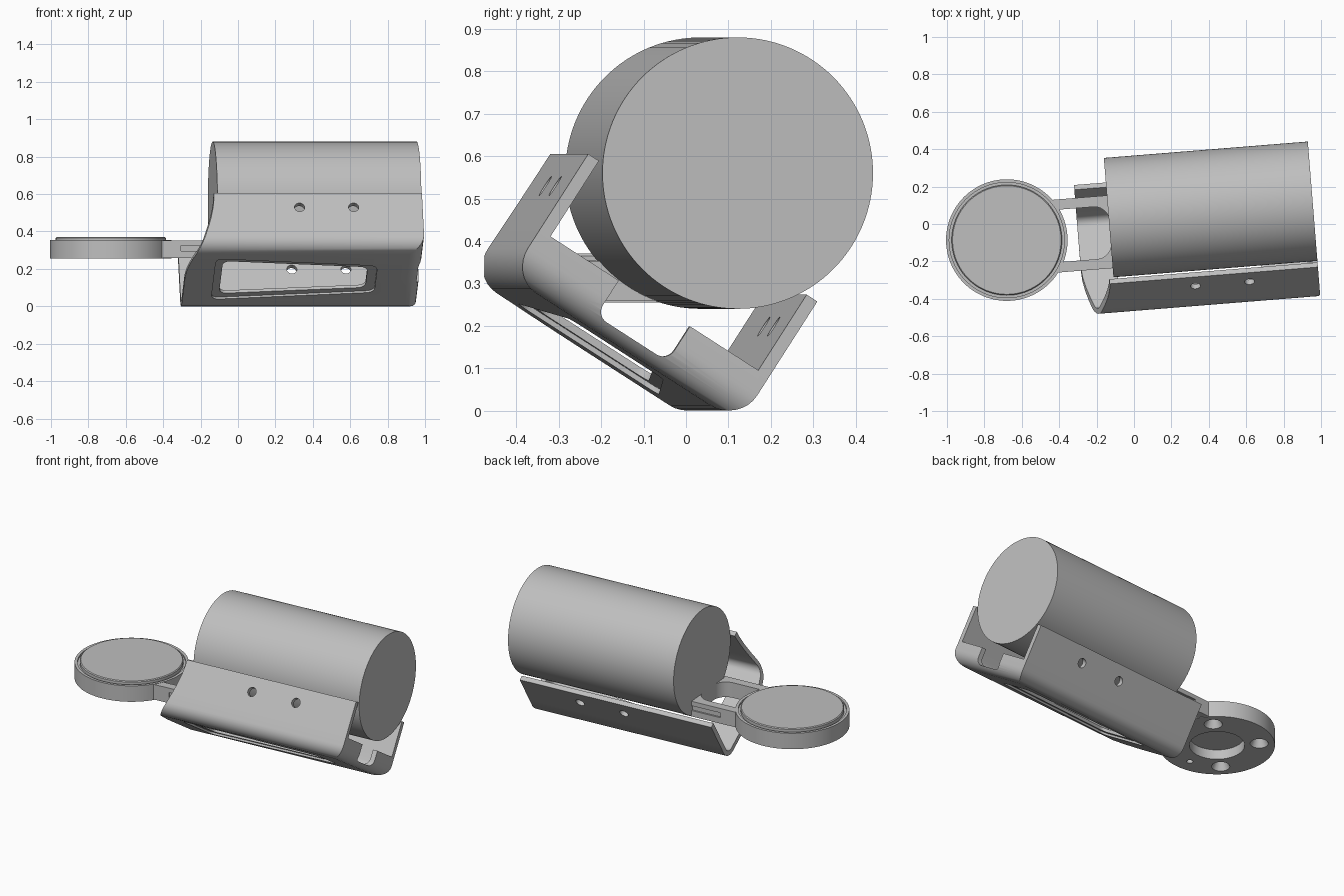
import bpy, bmesh, math
from mathutils import Matrix, Vector

if "Cube" in bpy.data.objects:
    bpy.data.objects.remove(bpy.data.objects["Cube"])

grey = bpy.data.materials.new("plain grey")
grey.use_nodes = True
COLOR = (0.52, 0.52, 0.52, 1)
grey.diffuse_color = COLOR
grey.node_tree.nodes["Principled BSDF"].inputs["Base Color"].default_value = COLOR

YAW = Matrix.Rotation(math.radians(4.6), 4, 'Z')
# Roller frame: origin at the roller's left end, x along its axis
ROLLER = Matrix.Translation((0.955, 0.122, 0.56)) @ YAW
CRADLE = ROLLER @ Matrix.Rotation(math.radians(-32.7), 4, 'X')
PAD = Matrix.Translation((-0.68, -0.086, 0)) @ YAW


def make(name, bm, matrix=None):
    bmesh.ops.recalc_face_normals(bm, faces=bm.faces)
    me = bpy.data.meshes.new(name)
    bm.to_mesh(me)
    bm.free()
    me.materials.append(grey)
    ob = bpy.data.objects.new(name, me)
    bpy.context.collection.objects.link(ob)
    if matrix:
        ob.matrix_world = matrix
    return ob


def box(lo, hi, bevel=0, pick=None):
    """Box between two corners; edges whose midpoint passes pick get rounded."""
    bm = bmesh.new()
    bmesh.ops.create_cube(bm, size=1)
    for v in bm.verts:
        v.co = [l + (c + 0.5) * (h - l) for l, h, c in zip(lo, hi, v.co)]
    if bevel:
        edges = [e for e in bm.edges if pick((e.verts[0].co + e.verts[1].co) / 2)]
        bmesh.ops.bevel(bm, geom=edges, offset=bevel, segments=8,
                        profile=0.5, affect='EDGES')
    return bm


def prism(points, z0, z1, bevel=0):
    """Upright prism over an outline, with optional rounded corners."""
    bm = bmesh.new()
    low = [bm.verts.new((x, y, z0)) for x, y in points]
    face = bm.faces.new(low)
    top = bmesh.ops.extrude_face_region(bm, geom=[face])["geom"]
    for v in top:
        if isinstance(v, bmesh.types.BMVert):
            v.co.z = z1
    if bevel:
        edges = [e for e in bm.edges if abs(e.verts[0].co.z - e.verts[1].co.z) > 1e-4]
        bmesh.ops.bevel(bm, geom=edges, offset=bevel, segments=6,
                        profile=0.5, affect='EDGES')
    return bm


def cone(r1, r2, depth, matrix, sides=32):
    bm = bmesh.new()
    bmesh.ops.create_cone(bm, cap_ends=True, segments=sides, radius1=r1,
                          radius2=r2, depth=depth, matrix=matrix)
    return bm


def carve(ob, *cutters):
    for bm in cutters:
        cutter = make("cutter", bm, ob.matrix_world.copy())
        cutter.hide_render = True
        mod = ob.modifiers.new("cut", 'BOOLEAN')
        mod.operation, mod.solver, mod.object = 'DIFFERENCE', 'EXACT', cutter
        bpy.context.view_layer.update()
        dg = bpy.context.evaluated_depsgraph_get()
        mesh = bpy.data.meshes.new_from_object(ob.evaluated_get(dg))
        ob.modifiers.clear()
        ob.data = mesh
        bpy.data.objects.remove(cutter)


def smooth(ob):
    bpy.ops.object.select_all(action='DESELECT')
    ob.select_set(True)
    bpy.context.view_layer.objects.active = ob
    bpy.ops.object.shade_smooth_by_angle(angle=math.radians(30))


# Roller
LENGTH = 1.094
turn = Matrix.Translation((-LENGTH / 2, 0, 0)) @ Matrix.Rotation(math.pi / 2, 4, 'Y')
smooth(make("roller", cone(0.32, 0.32, LENGTH, turn, 128), ROLLER))

# Cradle: rounded trough, open on top and at its far end
HALF, WALL, FLOOR, TIP, FAR = 0.322, 0.03, -0.493, -0.153, -1.265
cradle = make("cradle", box((FAR, -HALF, FLOOR), (0, HALF, TIP), 0.076,
              lambda m: m.z < FLOOR + 0.01 and m.x > FAR + 0.01), CRADLE)
inner, bed = HALF - WALL, FLOOR + WALL
carve(cradle,
      box((-1.5, -inner, bed), (-WALL, inner, 0.2), 0.046,
          lambda m: m.z < bed + 0.01 and m.x > -1.4),
      box((-0.12, -inner, -0.365), (0.2, inner, 0.2)),
      box((-0.12, -0.1, bed), (0.2, 0.1, 0.2), 0.03,
          lambda m: m.z < bed + 0.01 and abs(m.y) > 0.09))

# Sweep the far edge of the front wall back in an S curve
bm = bmesh.new()
bm.from_mesh(cradle.data)
for axis, stops in ((1, (-0.2, -0.14, -0.07, 0)), (2, (-0.2, -0.25, -0.3, -0.35))):
    for s in stops:
        normal = Vector((0, 0, 0))
        normal[axis] = 1
        bmesh.ops.bisect_plane(bm, geom=bm.verts[:] + bm.edges[:] + bm.faces[:],
                               plane_co=normal * s, plane_no=normal)
for v in bm.verts:
    if v.co.x < FAR + 0.001:
        f = min(1, max(0, (TIP - v.co.z + v.co.y + HALF) / 0.65))
        if v.co.y < 0.1:
            v.co.x += 0.149 * (1 - f * f * (3 - 2 * f))
bm.to_mesh(cradle.data)
bm.free()

# Screw holes through both walls, and the tapered window with its sunken rim
across = Matrix.Rotation(math.pi / 2, 4, 'X')
holes = [cone(0.027, 0.027, 1, Matrix.Translation((x, 0, -0.243)) @ across)
         for x in (-0.66, -0.37)]


def window(x0, x1, w0, w1, top):
    return prism([(x0, -w0), (x1, -w1), (x1, w1), (x0, w0)], FLOOR - 0.1, top, 0.04)


carve(cradle, *holes,
      window(-1.11, -0.24, 0.2, 0.13, FLOOR + 0.012),
      window(-1.07, -0.29, 0.16, 0.1, FLOOR + 0.1))
smooth(cradle)

# Round pad, turned from a profile with a groove around its raised top
profile = [(0, 0.37), (0.29, 0.37), (0.295, 0.365), (0.295, 0.345), (0.308, 0.345),
           (0.308, 0.355), (0.325, 0.355), (0.325, 0.255), (0.155, 0.255),
           (0.155, 0.315), (0, 0.315)]
bm = bmesh.new()
verts = [bm.verts.new((r, 0, z)) for r, z in profile]
edges = [bm.edges.new(pair) for pair in zip(verts, verts[1:])]
bmesh.ops.spin(bm, geom=verts + edges, axis=(0, 0, 1), cent=(0, 0, 0),
               angle=math.tau, steps=96)
bmesh.ops.remove_doubles(bm, verts=bm.verts, dist=0.0005)
pad = make("pad", bm, Matrix.Translation((-0.68, -0.086, 0)))


def around(degrees):
    a = math.radians(degrees)
    return Matrix.Translation((0.238 * math.cos(a), 0.238 * math.sin(a), 0.27))


# Countersunk holes and a small pin hole underneath
carve(pad, *[cone(0.06, 0.03, 0.07, around(a)) for a in (45, 135, 225, 315)],
      cone(0.018, 0.018, 0.07, around(270)))
smooth(pad)

# Forked arm joining the pad to the cradle
arm = make("forked_arm", prism([(0.24, -0.195), (0.61, -0.195),
                                (0.61, 0.195), (0.24, 0.195)], 0.258, 0.353), PAD)
carve(arm, prism([(0.1, -0.14), (0.555, -0.14), (0.555, 0.14), (0.1, 0.14)],
                 0.2, 0.4, 0.08),
      # Keep the fork ends clear of the pad's hollow and groove
      cone(0.315, 0.315, 0.4, Matrix.Translation((0, 0, 0.3)), 96))
# Shallow grooves along the outer sides of the fork
carve(arm, *[box((0.36, y - 0.01, 0.295), (0.7, y + 0.01, 0.325))
             for y in (-0.195, 0.195)])
smooth(arm)
